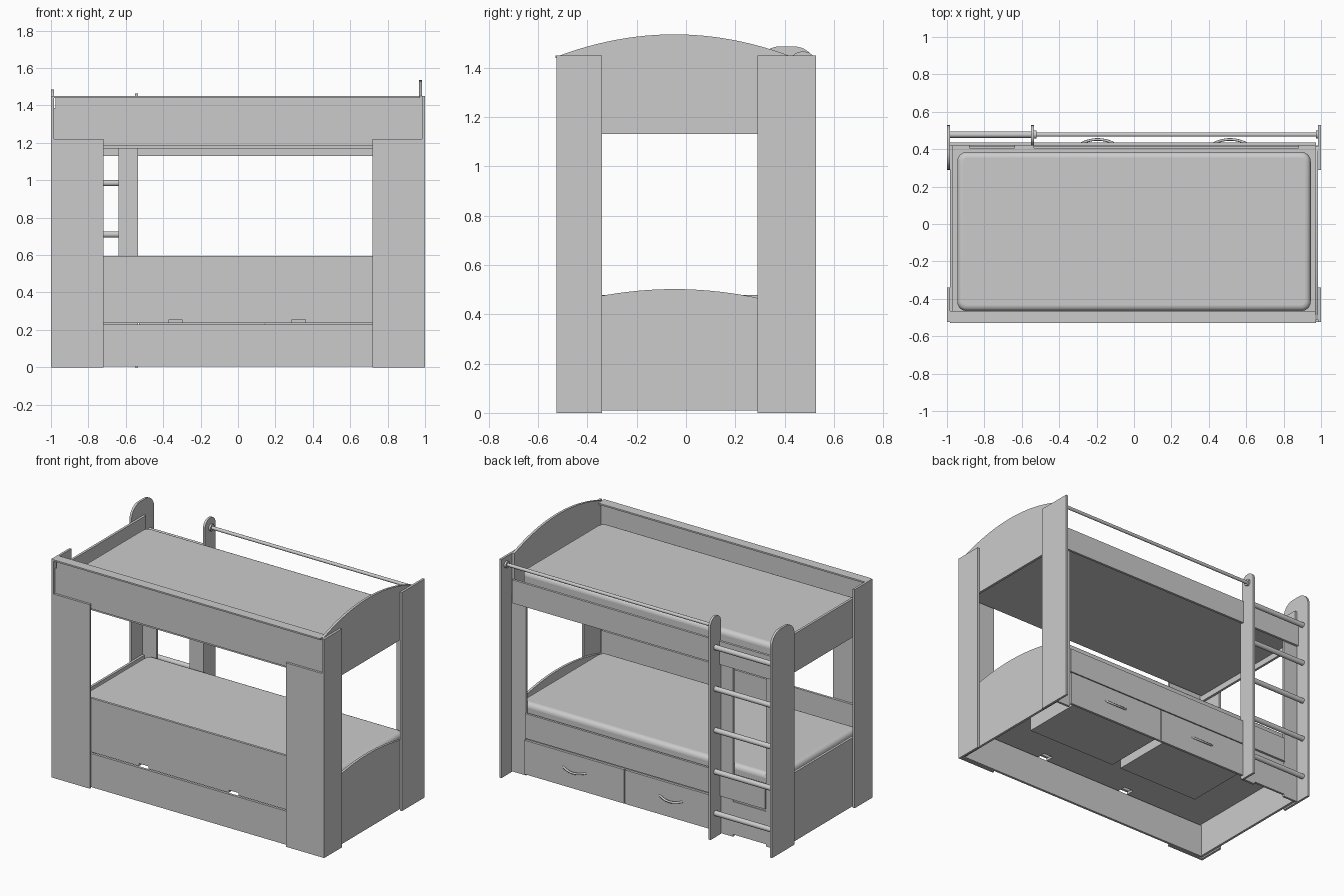
import bpy, bmesh, math
from mathutils import Vector

if "Cube" in bpy.data.objects:
    bpy.data.objects.remove(bpy.data.objects["Cube"])


def mesh_object(name, bm):
    bmesh.ops.recalc_face_normals(bm, faces=bm.faces)
    me = bpy.data.meshes.new(name)
    bm.to_mesh(me)
    bm.free()
    ob = bpy.data.objects.new(name, me)
    bpy.context.collection.objects.link(ob)
    return ob


def board(name, x, y, z):
    """Flat board given by its (min, max) extents."""
    bm = bmesh.new()
    bmesh.ops.create_cube(bm, size=1)
    for v in bm.verts:
        v.co = Vector([(a + b) / 2 + c * (b - a) for (a, b), c in zip((x, y, z), v.co)])
    return mesh_object(name, bm)


def extrude(name, pts, axis, lo, hi):
    """Outline extruded along x (points are y,z) or z (points are x,y)."""
    bm = bmesh.new()
    co = [(lo, a, b) if axis == 'x' else (a, b, lo) for a, b in pts]
    face = bm.faces.new([bm.verts.new(c) for c in co])
    new = bmesh.ops.extrude_face_region(bm, geom=[face])['geom']
    move = Vector((hi - lo, 0, 0)) if axis == 'x' else Vector((0, 0, hi - lo))
    bmesh.ops.translate(bm, vec=move, verts=[v for v in new if isinstance(v, bmesh.types.BMVert)])
    return mesh_object(name, bm)


def smooth(ob):
    bpy.ops.object.select_all(action='DESELECT')
    ob.select_set(True)
    bpy.context.view_layer.objects.active = ob
    bpy.ops.object.shade_smooth_by_angle(angle=math.radians(40))


def rod(name, x0, x1, y, z, r):
    bpy.ops.mesh.primitive_cylinder_add(vertices=24, radius=r, depth=x1 - x0,
                                        location=((x0 + x1) / 2, y, z),
                                        rotation=(0, math.pi / 2, 0))
    ob = bpy.context.object
    ob.name = name
    smooth(ob)


def arc_top(y0, y1, z0, z1a, z1b, peak, n=24):
    """Panel outline with an arched top edge."""
    pts = [(y0, z0), (y1, z0)]
    for i in range(n + 1):
        t = i / n
        z = z1b + (z1a - z1b) * t
        pts.append((y1 + (y0 - y1) * t, z + 4 * t * (1 - t) * (peak - (z1a + z1b) / 2)))
    return pts


def round_top(y0, y1, z1, r, n=10):
    """Upright outline from the floor with rounded upper corners."""
    pts = [(y0, 0), (y1, 0)]
    for cy, start in ((y1 - r, 0), (y0 + r, math.pi / 2)):
        for i in range(n + 1):
            a = start + i * math.pi / 2 / n
            pts.append((cy + r * math.cos(a), z1 - r + r * math.sin(a)))
    return pts


def mattress(name, x, y, z, r=0.05):
    pts = []
    for k, (cx, cy) in enumerate(((x[1] - r, y[1] - r), (x[0] + r, y[1] - r),
                                  (x[0] + r, y[0] + r), (x[1] - r, y[0] + r))):
        for i in range(7):
            a = (k + i / 6) * math.pi / 2
            pts.append((cx + r * math.cos(a), cy + r * math.sin(a)))
    ob = extrude(name, pts, 'z', *z)
    mod = ob.modifiers.new("soft_edge", 'BEVEL')
    mod.width, mod.segments, mod.limit_method = 0.03, 5, 'ANGLE'
    mod.angle_limit = math.radians(60)
    smooth(ob)


# corner posts and front leg boards
for side, s in (("left", -1), ("right", 1)):
    outer = sorted((s * 0.985, s * 1.0))
    board(f"front_post_{side}", outer, (-0.525, -0.34), (0, 1.45))
    board(f"front_leg_board_{side}", sorted((s * 0.72, s * 0.985)), (-0.525, -0.51), (0, 1.22))
board("back_post_right", (0.985, 1.0), (0.29, 0.528), (0, 1.45))
extrude("back_post_left", round_top(0.29, 0.528, 1.486, 0.09), 'x', -1.0, -0.985)

# end panels: arched head, flat foot
extrude("head_panel_upper", arc_top(-0.51, 0.415, 1.13, 1.45, 1.45, 1.535), 'x', 0.969, 0.985)
extrude("head_panel_lower", arc_top(-0.51, 0.415, 0.01, 0.435, 0.435, 0.502), 'x', 0.969, 0.985)
board("foot_panel_upper", (-0.985, -0.969), (-0.51, 0.42), (1.13, 1.385))
board("foot_panel_lower", (-0.985, -0.969), (-0.51, 0.42), (0.01, 0.465))

# front boards
board("upper_front_board", (-0.975, 0.975), (-0.51, -0.494), (1.187, 1.44))
board("upper_front_cap", (-0.985, 0.972), (-0.53, -0.465), (1.44, 1.45))
board("lower_front_board", (-0.969, 0.969), (-0.51, -0.494), (0.255, 0.595))
board("front_plinth", (-0.969, 0.969), (-0.51, -0.494), (0.005, 0.228))

# bed bases, the lower one notched at the front edge
board("upper_bed_base", (-0.969, 0.969), (-0.494, 0.405), (1.17, 1.187))
outline = [(0.969, 0.415), (-0.969, 0.415), (-0.969, -0.51)]
for a, b in ((-0.37, -0.30), (0.29, 0.36)):
    outline += [(a, -0.51), (a, -0.45), (b, -0.45), (b, -0.51)]
extrude("lower_bed_base", outline + [(0.969, -0.51)], 'z', 0.238, 0.255)

# mattresses
mattress("upper_mattress", (-0.945, 0.945), (-0.465, 0.385), (1.187, 1.335))
mattress("lower_mattress", (-0.945, 0.945), (-0.465, 0.405), (0.255, 0.478))

# back rails and stiles
board("upper_back_rail", (-0.985, 0.972), (0.42, 0.436), (1.13, 1.285))
board("lower_back_rail", (-0.88, 0.88), (0.415, 0.43), (0.255, 0.42))
for name, x0, x1 in (("left", -0.985, -0.88), ("middle", -0.64, -0.535), ("right", 0.88, 0.985)):
    board(f"back_stile_{name}", (x0, x1), (0.405, 0.42), (0.005, 1.187))
board("ladder_kick_board", (-0.88, -0.64), (0.405, 0.42), (0.02, 0.238))

# drawers with bow handles
for name, x0, x1 in (("left", -0.53, 0.142), ("right", 0.148, 0.88)):
    board(f"drawer_front_{name}", (x0, x1), (0.42, 0.436), (0.02, 0.245))
    a, b = x0 + 0.03, x1 - 0.03
    board(f"drawer_bottom_{name}", (a, b), (0.0, 0.42), (0.025, 0.035))
    board(f"drawer_back_{name}", (a, b), (0.0, 0.015), (0.035, 0.2))
    board(f"drawer_side_a_{name}", (a, a + 0.015), (0.015, 0.42), (0.035, 0.2))
    board(f"drawer_side_b_{name}", (b - 0.015, b), (0.015, 0.42), (0.035, 0.2))
    cu = bpy.data.curves.new(f"drawer_handle_{name}", 'CURVE')
    cu.dimensions, cu.bevel_depth, cu.bevel_resolution, cu.use_fill_caps = '3D', 0.007, 2, True
    sp = cu.splines.new('POLY')
    sp.points.add(12)
    for i, p in enumerate(sp.points):
        t = i / 6 - 1
        bow = 1 - t * t
        p.co = ((x0 + x1) / 2 + 0.085 * t, 0.432 + 0.02 * bow, 0.145 - 0.015 * bow, 1)
    bpy.context.collection.objects.link(bpy.data.objects.new(cu.name, cu))

# ladder
extrude("ladder_side", round_top(0.42, 0.528, 1.465, 0.05), 'x', -0.55, -0.535)
for i in range(5):
    rod(f"ladder_rung_{i + 1}", -0.986, -0.548, 0.478, 0.16 + 0.275 * i, 0.017)

# guard rod with end flanges
rod("guard_rod", -0.54, 0.986, 0.478, 1.4, 0.011)
rod("guard_flange_left", -0.536, -0.522, 0.478, 1.4, 0.022)
rod("guard_flange_right", 0.972, 0.986, 0.478, 1.4, 0.022)
